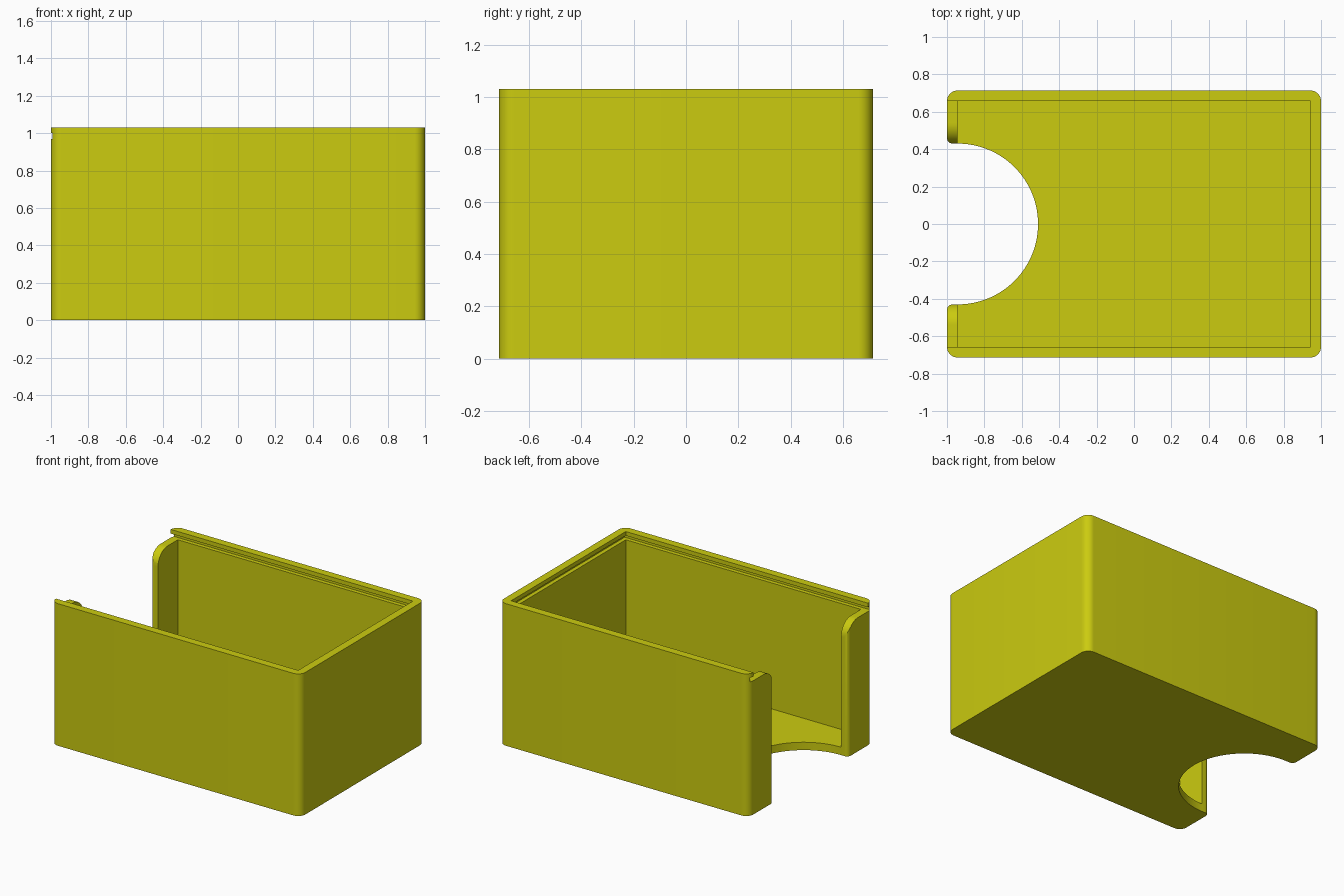
import bpy, bmesh, math

if "Cube" in bpy.data.objects:
    bpy.data.objects.remove(bpy.data.objects["Cube"])

L, W, H = 1.0, 0.714, 1.03      # half length, half width, height
T = 0.057                       # wall and floor thickness, corner radius
GAP = 0.43                      # half width of the open end
SILL, LIP = 0.97, 1.0           # lid groove from SILL up to LIP
G = 0.029                       # groove depth into the walls
R = 0.11                        # rounding on top of the end posts
F = 0.03                        # rounding of the post edges


def arc(cx, cy, r, a0, a1, n):
    return [(cx + r * math.cos(math.radians(a0 + (a1 - a0) * i / n)),
             cy + r * math.sin(math.radians(a0 + (a1 - a0) * i / n))) for i in range(n + 1)]


def prism(name, pts, lo, hi, to3d):
    """Extrude a 2D outline from lo to hi; to3d places (u, v, depth)."""
    bm = bmesh.new()
    face = bm.faces.new([bm.verts.new(to3d(u, v, lo)) for u, v in pts])
    top = bmesh.ops.extrude_face_region(bm, geom=[face])["geom"]
    a, b = to3d(0, 0, lo), to3d(0, 0, hi)
    bmesh.ops.translate(bm, vec=[q - p for p, q in zip(a, b)],
                        verts=[e for e in top if isinstance(e, bmesh.types.BMVert)])
    bmesh.ops.recalc_face_normals(bm, faces=bm.faces)
    me = bpy.data.meshes.new(name)
    bm.to_mesh(me)
    bm.free()
    ob = bpy.data.objects.new(name, me)
    bpy.context.collection.objects.link(ob)
    return ob


def box(name, x0, x1, w, z0, z1):
    return prism(name, [(x0, -w), (x1, -w), (x1, w), (x0, w)], z0, z1, lambda u, v, d: (u, v, d))


# Box footprint: rounded corners and a round thumb cut-out in the open end
half = (arc(L - T, W - T, T, 0, 90, 10) + arc(-L + T, W - T, T, 90, 180, 10)
        + arc(-L + F, GAP + F, F, 180, 270, 6))
cut = arc(-L + T, 0, GAP, 90, -90, 64)
mirrored = [(x, -y) for x, y in reversed(half)]
body = prism("storage_box", half + cut + mirrored, 0, H, lambda u, v, d: (u, v, d))

# Cavity, lid groove and lid slot
cutters = [
    box("cavity_cutter", -L + T, L - T, W - T, T, 0.98),
    box("groove_cutter", -1.2, L - T + G, W - T + G, SILL, LIP),
    box("slot_cutter", -1.2, L - T, W - T, 0.99, 1.2),
]

# Rounded tops of the two end posts
for s, side in ((1, "back"), (-1, "front")):
    pts = arc(GAP + R, SILL - R, R, 90, 180, 14) + [(GAP - 0.05, SILL - R), (GAP - 0.05, 0.985), (GAP + R, 0.985)]
    cutters.append(prism(side + "_post_cutter", [(s * y, z) for y, z in pts], -1.2, -0.92,
                         lambda u, v, d: (d, u, v)))

bpy.context.view_layer.objects.active = body
body.select_set(True)
for c in cutters:
    mod = body.modifiers.new(c.name, "BOOLEAN")
    mod.operation, mod.solver, mod.object = "DIFFERENCE", "EXACT", c
    bpy.ops.object.modifier_apply(modifier=mod.name)
    bpy.data.objects.remove(c)

# Colour and shading
mat = bpy.data.materials.new("yellow plastic")
mat.diffuse_color = (0.6, 0.6, 0.005, 1)
mat.use_nodes = True
mat.node_tree.nodes["Principled BSDF"].inputs["Base Color"].default_value = mat.diffuse_color
body.data.materials.clear()
body.data.materials.append(mat)
bpy.ops.object.shade_smooth_by_angle(angle=math.radians(30))
